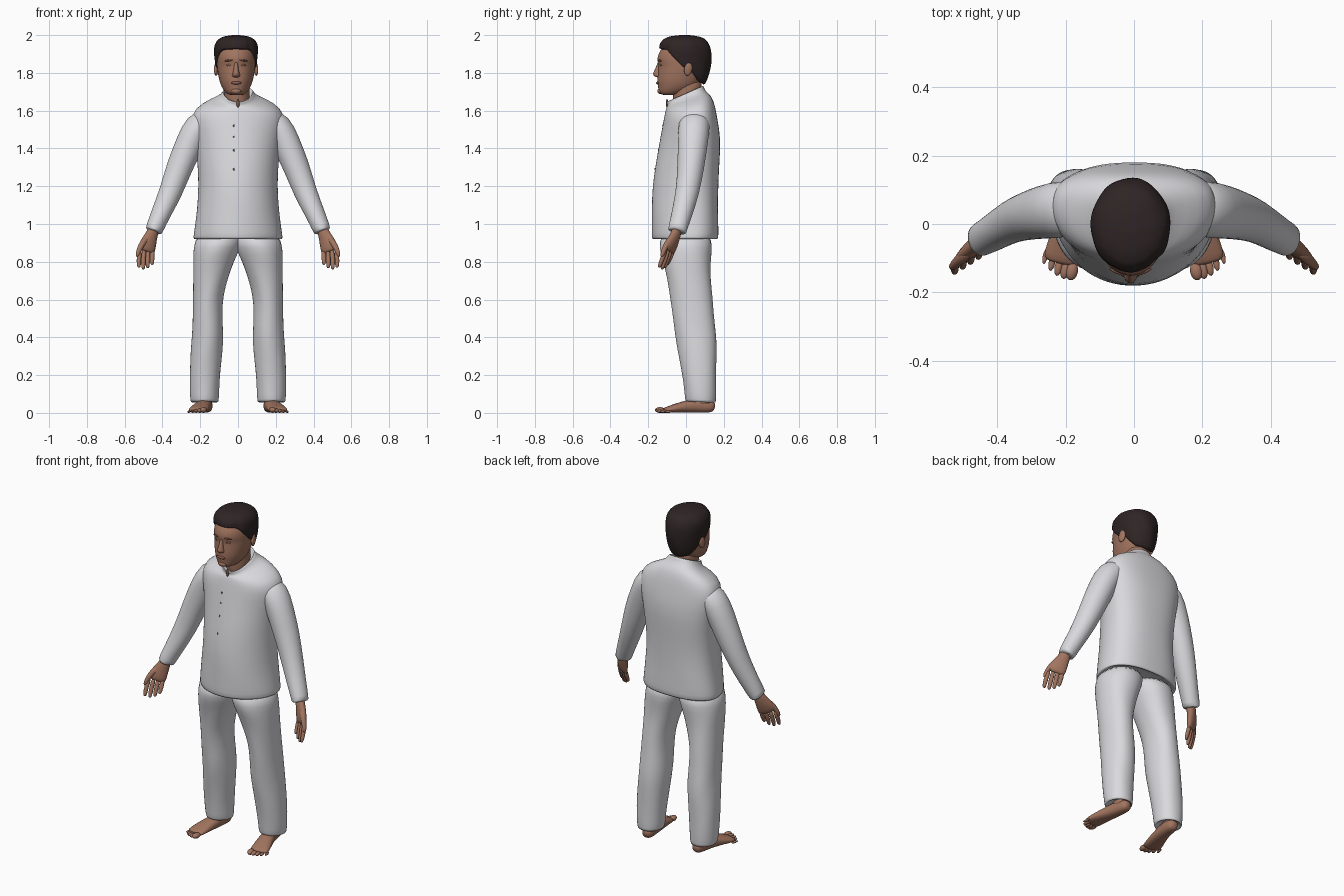
import bpy, bmesh, math
from mathutils import Vector


def material(name, rgb):
    m = bpy.data.materials.new(name)
    m.diffuse_color = (*rgb, 1)
    return m


CLOTH = material("white_cloth", (0.70, 0.70, 0.73))
SKIN = material("skin", (0.36, 0.175, 0.115))
DARK_SKIN = material("dark_skin", (0.20, 0.09, 0.06))
LIP = material("lip", (0.28, 0.11, 0.085))
HAIR = material("dark_hair", (0.028, 0.018, 0.018))
BUTTON = material("grey_button", (0.16, 0.16, 0.17))


def power(v, e):
    return math.copysign(abs(v) ** e, v)


def lerp_table(table, x):
    """Linear interpolation in rows of (x, value, value...)."""
    if x <= table[0][0]:
        return table[0][1:]
    for a, b in zip(table, table[1:]):
        if x <= b[0]:
            t = (x - a[0]) / (b[0] - a[0])
            return [p + (q - p) * t for p, q in zip(a[1:], b[1:])]
    return table[-1][1:]


def skin_rings(name, rings, mat, levels=1):
    """Join rings of points into a closed smooth surface."""
    bm = bmesh.new()
    loops = [[bm.verts.new(p) for p in r] for r in rings]
    n = len(loops[0])
    for a, b in zip(loops, loops[1:]):
        for i in range(n):
            j = (i + 1) % n
            bm.faces.new((a[i], a[j], b[j], b[i]))
    bm.faces.new(loops[0])
    bm.faces.new(loops[-1])
    bmesh.ops.recalc_face_normals(bm, faces=bm.faces)
    for f in bm.faces:
        f.smooth = True
    me = bpy.data.meshes.new(name)
    bm.to_mesh(me)
    bm.free()
    me.materials.append(mat)
    ob = bpy.data.objects.new(name, me)
    bpy.context.collection.objects.link(ob)
    if levels:
        ob.modifiers.new("smooth", "SUBSURF").levels = levels
    return ob


def stack(name, rows, mat, n=28, mid=0.5, back=1.0, fold=0.0, side=1, cx=0.0):
    """Level rings; rows are (z, x0, x1, y0, y1, tilt)."""
    rings = []
    for z, x0, x1, y0, y1, tilt in rows:
        yc = y0 + (y1 - y0) * mid
        ring = []
        for i in range(n):
            a = math.tau * i / n
            s, c = math.sin(a), math.cos(a)
            e = back if s > 0 else 1.0
            k = 1 + fold * math.sin(4 * a + 23 * z)
            x = (x0 + x1) / 2 + (x1 - x0) / 2 * power(c, e) * k
            y = yc + (y1 - yc if s > 0 else yc - y0) * power(s, e) * k
            ring.append((side * x + cx, y, z + tilt * (y - yc)))
        rings.append(ring)
    return skin_rings(name, rings, mat)


def tube(name, pts, ref, mat, side=1, n=14, e=1.0, fold=0.0):
    """Limb along a path; pts are (x, y, z, radius, radius along ref)."""
    rings = []
    for i, (x, y, z, ru, rv) in enumerate(pts):
        d = Vector(pts[min(i + 1, len(pts) - 1)][:3]) - Vector(pts[max(i - 1, 0)][:3])
        d.normalize()
        v = Vector(ref)
        v = (v - d * v.dot(d)).normalized()
        u = d.cross(v)
        ring = []
        for j in range(n):
            a = math.tau * j / n
            k = 1 + fold * math.sin(3 * a + 25 * z)
            p = Vector((x, y, z)) + (u * ru * power(math.cos(a), e) + v * rv * power(math.sin(a), e)) * k
            ring.append((side * p.x, p.y, p.z))
        rings.append(ring)
    return skin_rings(name, rings, mat)


def ball(name, loc, size, mat, rot=(0, 0, 0)):
    bpy.ops.mesh.primitive_uv_sphere_add(segments=16, ring_count=10, radius=1, location=loc, rotation=rot)
    ob = bpy.context.object
    ob.name = name
    ob.scale = size
    ob.data.materials.append(mat)
    bpy.ops.object.shade_smooth()
    return ob


# Shirt with a standing collar that slopes down to the front
shirt = [(0.945, 0.20, -0.15, 0.14, 0), (0.918, 0.230, -0.172, 0.162, 0),
         (0.922, 0.238, -0.181, 0.172, 0), (0.98, 0.230, -0.182, 0.172, 0),
         (1.08, 0.217, -0.182, 0.170, 0), (1.20, 0.208, -0.178, 0.170, 0),
         (1.33, 0.215, -0.160, 0.178, 0), (1.45, 0.232, -0.136, 0.184, 0),
         (1.55, 0.252, -0.120, 0.168, 0), (1.615, 0.230, -0.110, 0.155, 0.1),
         (1.657, 0.150, -0.102, 0.135, 0.25), (1.672, 0.092, -0.093, 0.100, 0.4),
         (1.700, 0.080, -0.106, 0.092, 0.44), (1.698, 0.074, -0.098, 0.086, 0.44),
         (1.660, 0.066, -0.080, 0.075, 0.44)]
stack("shirt", [(z, -h, h, a, b, t) for z, h, a, b, t in shirt], CLOTH,
      n=36, mid=0.6, back=0.82, fold=0.008)
front = [(z, a) for z, h, a, b, t in shirt[3:9]]
for z in (1.52, 1.46, 1.39, 1.29):
    y = lerp_table(front, z)[0]
    ball("shirt_button", (-0.022, y + 0.002, z), (0.004, 0.003, 0.007), BUTTON)
# Open throat between the collar ends
ball("throat_opening", (0.0, -0.100, 1.638), (0.008, 0.006, 0.024), DARK_SKIN)

W = Vector((0.85, -0.53, 0))  # direction across the palm, towards the thumb
for s, label in ((-1, "right"), (1, "left")):
    # Sleeve
    tube(label + "_sleeve", [
        (0.15, 0.05, 1.58, 0.04, 0.07), (0.21, 0.045, 1.53, 0.076, 0.086),
        (0.255, 0.036, 1.43, 0.077, 0.080), (0.31, 0.026, 1.30, 0.070, 0.072),
        (0.356, 0.008, 1.17, 0.062, 0.063), (0.405, -0.02, 1.06, 0.053, 0.056),
        (0.443, -0.043, 0.975, 0.047, 0.050), (0.450, -0.048, 0.955, 0.046, 0.049),
        (0.447, -0.046, 0.963, 0.034, 0.036)],
        (0, 1, 0), CLOTH, s, n=20, fold=0.03)
    # Palm, fingers and thumb
    tube(label + "_palm", [
        (0.440, -0.042, 0.99, 0.026, 0.030), (0.456, -0.054, 0.945, 0.025, 0.034),
        (0.470, -0.068, 0.91, 0.024, 0.046), (0.482, -0.082, 0.875, 0.021, 0.053),
        (0.487, -0.090, 0.85, 0.014, 0.050)], W, SKIN, s)
    for i, length in enumerate((0.072, 0.090, 0.097, 0.088)):
        k = -0.037 + 0.0245 * i
        b = Vector((0.486, -0.086, 0.868)) + W * k
        m = b + Vector((0.004, -0.016, -0.55 * length)) + W * k * 0.15
        t = b + Vector((0.004, -0.036, -length - 0.012)) + W * k * 0.1
        tube(label + "_finger", [(*b, 0.013, 0.013), (*m, 0.0125, 0.013),
                                 (*(m.lerp(t, 0.75)), 0.011, 0.012), (*t, 0.006, 0.007)],
             W, SKIN, s, n=10)
    c = Vector((0.466, -0.066, 0.93))
    tube(label + "_thumb", [(*(c + W * o + Vector((0, f, z))), r, r) for o, f, z, r in (
        (0.015, 0, 0.0, 0.017), (0.045, -0.008, -0.03, 0.019),
        (0.066, -0.014, -0.062, 0.014), (0.078, -0.018, -0.092, 0.012), (0.080, -0.02, -0.104, 0.006))],
        W, SKIN, s, n=10)
    # Trouser leg
    stack(label + "_trouser_leg", [
        (0.075, 0.125, 0.225, 0.025, 0.135, 0), (0.052, 0.108, 0.246, 0.002, 0.155, -0.05),
        (0.060, 0.102, 0.252, -0.004, 0.158, -0.05), (0.13, 0.099, 0.256, -0.010, 0.160, 0),
        (0.22, 0.093, 0.256, -0.024, 0.160, 0), (0.34, 0.080, 0.250, -0.046, 0.163, 0),
        (0.42, 0.077, 0.243, -0.060, 0.160, 0), (0.52, 0.083, 0.240, -0.072, 0.148, 0),
        (0.62, 0.080, 0.238, -0.085, 0.140, 0), (0.72, 0.050, 0.238, -0.102, 0.130, 0),
        (0.81, 0.018, 0.238, -0.125, 0.132, 0), (0.87, -0.012, 0.236, -0.142, 0.138, 0),
        (0.96, -0.03, 0.22, -0.140, 0.135, 0)],
        CLOTH, n=24, back=0.9, fold=0.016, side=s)
    # Bare foot with ankle and toes
    stack(label + "_ankle", [(0.03, 0.14, 0.21, 0.05, 0.135, 0), (0.07, 0.14, 0.212, 0.04, 0.135, 0),
                             (0.14, 0.143, 0.21, 0.05, 0.13, 0)], SKIN, n=14, side=s)
    tube(label + "_foot", [
        (0.164, 0.153, 0.028, 0.018, 0.018), (0.166, 0.135, 0.034, 0.034, 0.034),
        (0.172, 0.08, 0.040, 0.040, 0.038), (0.182, 0.02, 0.036, 0.036, 0.042),
        (0.200, -0.05, 0.026, 0.025, 0.051), (0.211, -0.095, 0.017, 0.017, 0.055),
        (0.216, -0.118, 0.014, 0.011, 0.048)], (0.97, 0.24, 0), SKIN, s, e=0.85)
    for i in range(5):
        r = 0.018 - 0.0022 * i - (0.002 if i else 0)
        ball(label + "_toe", (s * (0.182 + 0.0195 * i), -0.138 + 0.003 * i * i * 0.9, r * 0.85),
             (r, 0.027 - 0.001 * i, r * 0.85), SKIN, (0, 0, s * 0.2))

# Neck and head
HX = -0.01
stack("neck", [(z, -h, h, a, b, 0) for z, h, a, b in (
    (1.58, 0.066, -0.065, 0.07), (1.66, 0.066, -0.068, 0.078),
    (1.72, 0.068, -0.075, 0.085), (1.78, 0.068, -0.07, 0.085))], SKIN, n=20, cx=HX / 2)
face = [(1.682, 0.030, -0.120, -0.045), (1.688, 0.048, -0.138, -0.01),
        (1.705, 0.064, -0.148, 0.03), (1.725, 0.077, -0.147, 0.06),
        (1.75, 0.087, -0.154, 0.08), (1.79, 0.096, -0.151, 0.10),
        (1.83, 0.101, -0.146, 0.11), (1.845, 0.102, -0.146, 0.115),
        (1.87, 0.103, -0.155, 0.118), (1.905, 0.101, -0.146, 0.115),
        (1.94, 0.092, -0.122, 0.10), (1.965, 0.07, -0.09, 0.08)]
stack("head", [(z, -h, h, a, b, 0) for z, h, a, b in face], SKIN, n=28, back=0.95, cx=HX)
stack("nose", [(z, -h, h, a, -0.11, 0) for z, h, a in (
    (1.774, 0.012, -0.150), (1.780, 0.024, -0.164), (1.790, 0.022, -0.180),
    (1.810, 0.015, -0.170), (1.845, 0.012, -0.154), (1.865, 0.010, -0.148))], SKIN, n=12, cx=HX)
ball("lips", (HX, -0.149, 1.747), (0.028, 0.009, 0.008), LIP)
ball("chin", (HX, -0.136, 1.704), (0.026, 0.016, 0.016), SKIN)
for s in (-1, 1):
    ball("eye", (HX + s * 0.036, -0.1335, 1.841), (0.016, 0.006, 0.006), DARK_SKIN, (0, 0, s * 0.3))
    ball("eyebrow", (HX + s * 0.040, -0.1405, 1.866), (0.024, 0.005, 0.005), DARK_SKIN, (0, s * 0.12, s * 0.42))
    ball("ear", (HX + s * 0.105, 0.012, 1.82), (0.011, 0.022, 0.036), SKIN, (-0.2, 0, s * 0.25))

# Hair cap: the lower edge follows a hairline by angle from the front
shape = [(1.72, 0.072, -0.06, 0.095), (1.77, 0.092, -0.09, 0.115), (1.82, 0.106, -0.125, 0.130),
         (1.87, 0.113, -0.145, 0.136), (1.92, 0.118, -0.143, 0.135), (1.955, 0.113, -0.138, 0.124),
         (1.98, 0.095, -0.118, 0.102), (1.994, 0.065, -0.085, 0.07), (2.0, 0.02, -0.03, 0.02)]
hairline = [(0, 1.928), (42, 1.925), (55, 1.90), (72, 1.86), (84, 1.822), (95, 1.83),
            (110, 1.785), (130, 1.748), (180, 1.735)]
rings = []
N, ROWS = 48, 12
for r in range(-1, ROWS + 1):
    ring = []
    for i in range(N):
        a = math.tau * i / N
        deg = math.degrees(min(a, math.tau - a))
        zb = lerp_table(hairline, deg)[0]
        t = max(r, 0) / ROWS
        z = zb + (2.0 - zb) * math.sin(t * math.pi / 2)
        rx, y0, y1 = lerp_table(shape, z)
        k = 0.86 if r < 0 else 1 + 0.012 * math.sin(7 * a + 30 * z)
        if i in (5, 6) and 0 <= r < 10:
            k -= 0.04  # parting notch
        yc = (y0 + y1) / 2
        ring.append((HX + rx * math.sin(a) * k, yc - (y1 - y0) / 2 * math.cos(a) * k, z))
    rings.append(ring)
skin_rings("hair", rings, HAIR)
